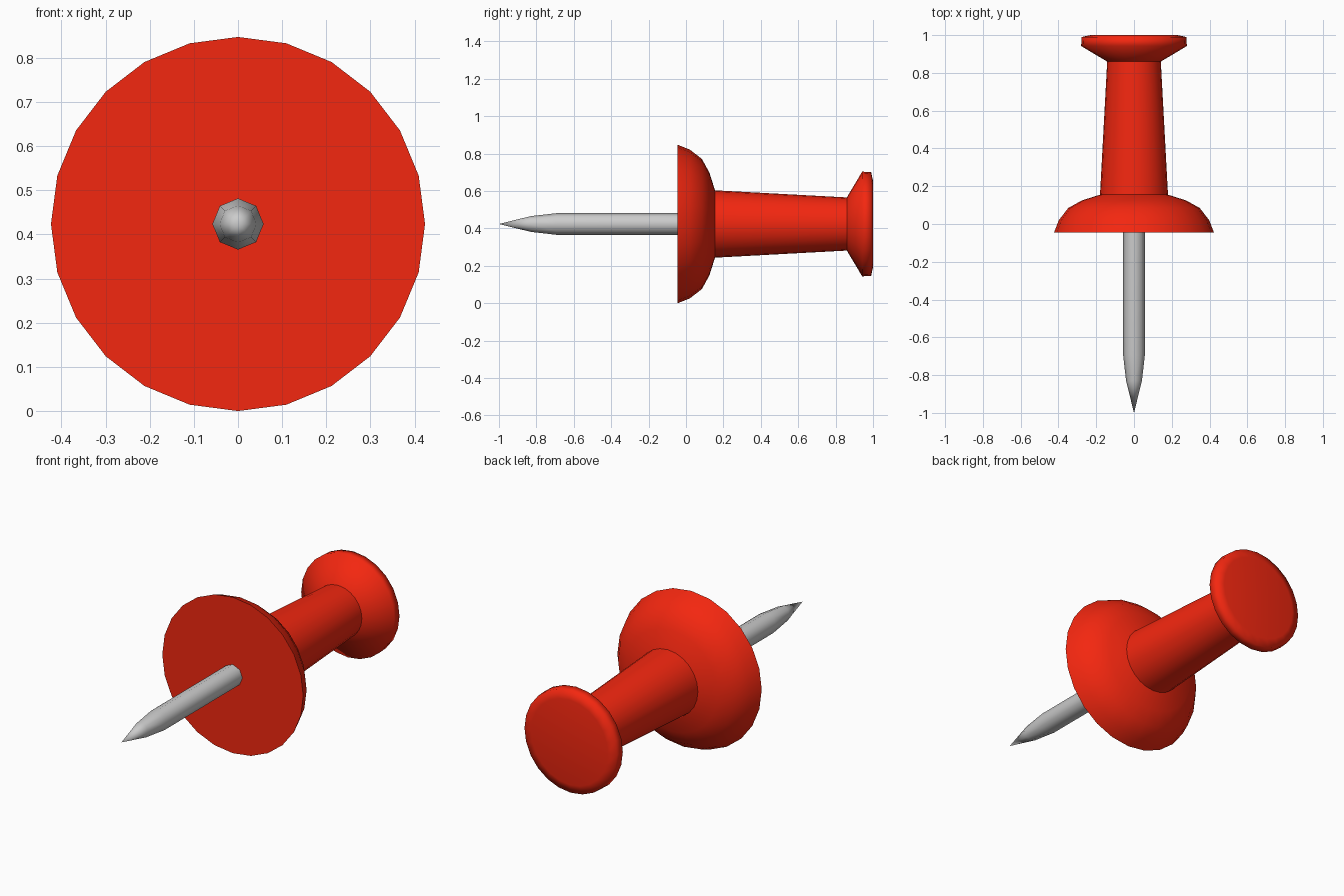
import bpy, bmesh
from math import cos, sin, tau, radians

if "Cube" in bpy.data.objects:
    bpy.data.objects.remove(bpy.data.objects["Cube"])

AXIS_Z = 0.4235  # height of the pin's axis


def lathe(name, profile, sides, material=None, cap_start=False, cap_end=False):
    """Spin (y, radius) points around the y axis; radius 0 makes a tip."""
    bm = bmesh.new()
    rings = []
    for y, r in profile:
        count = sides if r > 0 else 1
        rings.append([bm.verts.new((r * cos(tau * i / sides), y, AXIS_Z + r * sin(tau * i / sides)))
                      for i in range(count)])
    for a, b in zip(rings, rings[1:]):
        for i in range(sides):
            j = (i + 1) % sides
            if len(b) == 1:
                bm.faces.new((a[i], b[0], a[j]))
            else:
                bm.faces.new((a[i], b[i], b[j], a[j]))
    if cap_start:
        bm.faces.new(rings[0])
    if cap_end:
        bm.faces.new(rings[-1][::-1])
    mesh = bpy.data.meshes.new(name)
    bm.to_mesh(mesh)
    bm.free()
    obj = bpy.data.objects.new(name, mesh)
    bpy.context.collection.objects.link(obj)
    if material:
        mesh.materials.append(material)
    bpy.ops.object.select_all(action='DESELECT')
    obj.select_set(True)
    bpy.context.view_layer.objects.active = obj
    bpy.ops.object.shade_smooth_by_angle(angle=radians(80))
    return obj


red = bpy.data.materials.new("red_plastic")
red.diffuse_color = (0.9, 0.02, 0.005, 1)
red.use_nodes = True
red.node_tree.nodes["Principled BSDF"].inputs["Base Color"].default_value = red.diffuse_color

# Domed flange, flat on the pin side
lathe("flange", [(-0.045, 0.4235), (0.02, 0.398), (0.085, 0.348), (0.125, 0.275), (0.155, 0.18)],
      24, red, cap_start=True)
# Tapered grip
lathe("grip", [(0.155, 0.18), (0.86, 0.142)], 24, red)
# Flared head with a softened rim
lathe("head", [(0.86, 0.142), (0.942, 0.28), (0.99, 0.277), (1.0, 0.23)], 24, red, cap_end=True)
# Metal pin with a pointed tip
lathe("pin", [(-0.045, 0.058), (-0.69, 0.058), (-0.83, 0.042), (-1.0, 0)], 8)

# Pin is spun towards -y, so turn its faces outward
pin = bpy.data.objects["pin"].data
pin.flip_normals()
